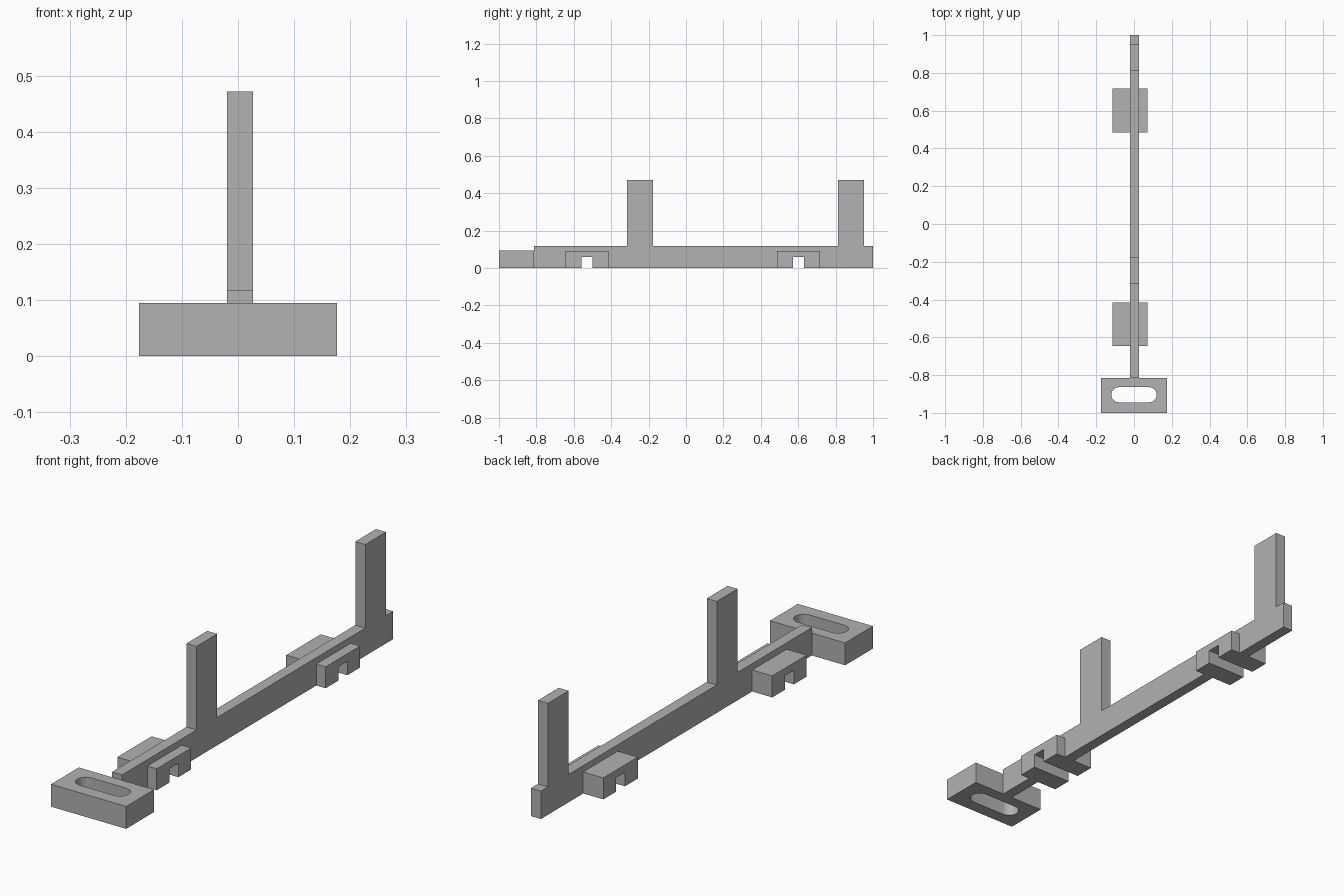
import bpy
import bmesh
import math
from mathutils import Vector

cube = bpy.data.objects.get("Cube")
if cube:
    bpy.data.objects.remove(cube, do_unlink=True)

GREY = (0.445, 0.445, 0.445, 1.0)
mat = bpy.data.materials.new("plain_grey")
mat.use_nodes = True
mat.diffuse_color = GREY
mat.node_tree.nodes["Principled BSDF"].inputs["Base Color"].default_value = GREY

# Shared dimensions
BAR_LEFT, BAR_RIGHT = 0.027, -0.02
PLATE_BACK = -0.814
BAR_TOP, POST_TOP, TAB_TOP, NOTCH_TOP = 0.118, 0.472, 0.091, 0.059
POST_W, TAB_W, NOTCH_W = 0.139, 0.231, 0.059
POSTS = (-0.247, 0.883)
CLIPS = (-0.53, 0.601)


def extrude_loops(name, loops, offset):
    """Fill closed outlines (later ones are holes) and extrude them."""
    bm = bmesh.new()
    edges = []
    for loop in loops:
        verts = [bm.verts.new(p) for p in loop]
        edges += [bm.edges.new((verts[i - 1], verts[i])) for i in range(len(verts))]
    if len(loops) == 1:
        bm.faces.new(verts)
    else:
        bmesh.ops.triangle_fill(bm, use_beauty=True, edges=edges)
    made = bmesh.ops.extrude_face_region(bm, geom=bm.faces[:], use_keep_orig=True)
    moved = [g for g in made["geom"] if isinstance(g, bmesh.types.BMVert)]
    bmesh.ops.translate(bm, verts=moved, vec=Vector(offset))
    bmesh.ops.recalc_face_normals(bm, faces=bm.faces[:])
    mesh = bpy.data.meshes.new(name)
    bm.to_mesh(mesh)
    bm.free()
    mesh.materials.append(mat)
    obj = bpy.data.objects.new(name, mesh)
    bpy.context.collection.objects.link(obj)
    return obj


def side_profile(name, points, x0, x1):
    return extrude_loops(name, [[(x0, y, z) for y, z in points]], (x1 - x0, 0, 0))


def step(centre, width, low, high):
    """Rectangular step in a profile, going towards +y."""
    a, b = centre - width / 2, centre + width / 2
    return [(a, low), (a, high), (b, high), (b, low)]


# Long bar with two upright posts and notches through its underside
outline = [(PLATE_BACK, 0)]
for c in CLIPS:
    outline += step(c, NOTCH_W, 0, NOTCH_TOP)
outline += [(1, 0), (1, BAR_TOP)]
for c in reversed(POSTS):
    outline += reversed(step(c, POST_W, BAR_TOP, POST_TOP))
outline.append((PLATE_BACK, BAR_TOP))
side_profile("bar_with_posts", outline, BAR_RIGHT, BAR_LEFT)

# Notched tabs on both sides of the bar
for c, place in zip(CLIPS, ("front", "back")):
    a, b = c - TAB_W / 2, c + TAB_W / 2
    tab = [(a, 0)] + step(c, NOTCH_W, 0, NOTCH_TOP) + [(b, 0), (b, TAB_TOP), (a, TAB_TOP)]
    side_profile(place + "_left_tab", tab, BAR_LEFT, 0.071)
    side_profile(place + "_right_tab", tab, -0.114, BAR_RIGHT)

# Front plate with a rounded slot
SLOT_Y, SLOT_R, SLOT_X, HALF, SEG = -0.904, 0.04, 0.08, 0.176, 16
rim = [(-HALF, -1, 0), (HALF, -1, 0), (HALF, PLATE_BACK, 0), (-HALF, PLATE_BACK, 0)]
slot = []
for side in (1, -1):
    for i in range(SEG + 1):
        t = math.pi * (i / SEG - 0.5)
        slot.append((side * (SLOT_X + SLOT_R * math.cos(t)),
                     SLOT_Y + side * SLOT_R * math.sin(t), 0))
plate = extrude_loops("slotted_plate", [rim, slot], (0, 0, 0.095))
bpy.ops.object.select_all(action="DESELECT")
plate.select_set(True)
bpy.context.view_layer.objects.active = plate
bpy.ops.object.shade_smooth_by_angle(angle=math.radians(30))
